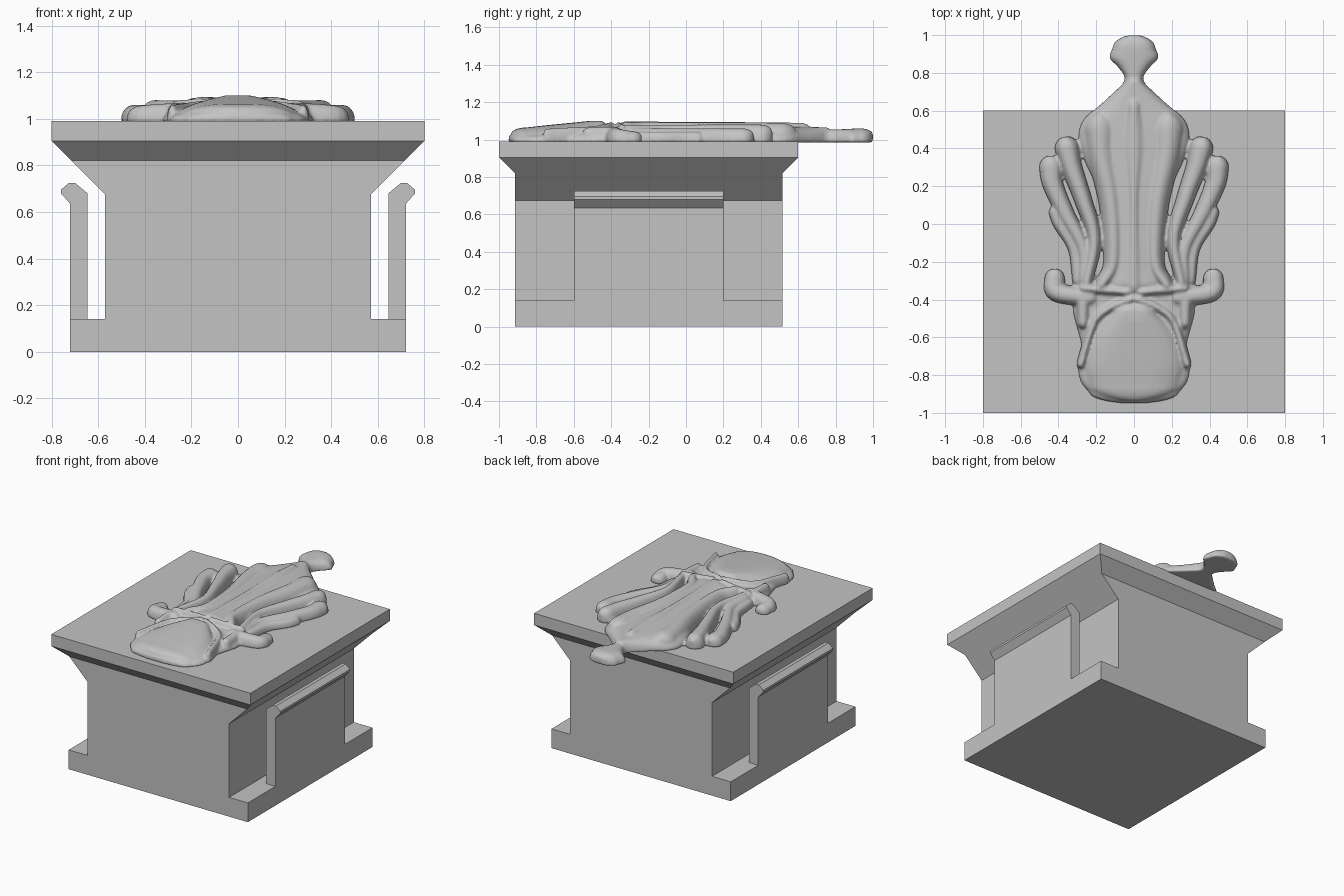
import bpy
import bmesh
import math
from mathutils import Vector

cube = bpy.data.objects.get("Cube")
if cube:
    bpy.data.objects.remove(cube, do_unlink=True)

grey = bpy.data.materials.new("plain grey")
grey.use_nodes = True
grey.diffuse_color = (0.55, 0.55, 0.55, 1)
for node in grey.node_tree.nodes:
    if node.type == 'BSDF_PRINCIPLED':
        node.inputs["Base Color"].default_value = grey.diffuse_color

SLAB_TOP = 0.99      # height of the flat top
RELIEF_MAX = 0.11    # the carving is planed off at this height
FRONT, BACK = -0.915, 0.515


def finish(name, bm):
    """Turn a bmesh into a named object with the grey material."""
    bmesh.ops.recalc_face_normals(bm, faces=bm.faces)
    mesh = bpy.data.meshes.new(name)
    bm.to_mesh(mesh)
    bm.free()
    mesh.materials.append(grey)
    obj = bpy.data.objects.new(name, mesh)
    bpy.context.scene.collection.objects.link(obj)
    return obj


def skin(bm, rings):
    """Bridge closed rings of equal length and cap both ends."""
    rings = [[bm.verts.new(point) for point in ring] for ring in rings]
    for lower, upper in zip(rings, rings[1:]):
        for i in range(len(lower)):
            bm.faces.new((lower[i - 1], lower[i], upper[i], upper[i - 1]))
    bm.faces.new(rings[0])
    bm.faces.new(rings[-1])


def stack(name, levels):
    """Loft rectangles given as (height, half width, overhang in y)."""
    bm = bmesh.new()
    skin(bm, [[(-w, FRONT - lip, z), (w, FRONT - lip, z),
               (w, BACK + lip, z), (-w, BACK + lip, z)]
              for z, w, lip in levels])
    return finish(name, bm)


# Pedestal: foot, then a waist flaring into the top slab
FOOT, WAIST, STEP, LIP = 0.72, 0.57, 0.14, 0.085
stack("foot", [(0, FOOT, 0), (STEP, FOOT, 0)])
stack("body_and_top", [(STEP, WAIST, 0), (0.675, WAIST, 0), (0.82, 0.715, 0),
                       (0.905, 0.8, LIP), (SLAB_TOP, 0.8, LIP)])

# Snap clips on both sides
INNER = 0.645
clip_profile = [(INNER, STEP), (FOOT, STEP), (FOOT, 0.635), (0.76, 0.68),
                (0.76, 0.695), (0.725, 0.725), (0.7, 0.725), (INNER, 0.68)]
for label, side in (("left", 1), ("right", -1)):
    bm = bmesh.new()
    skin(bm, [[(side * x, y, z) for x, z in clip_profile] for y in (-0.6, 0.2)])
    finish(label + "_clip", bm)


def smooth_path(points, steps=6):
    """Catmull-Rom curve through (x, y, half width, height) vectors."""
    points = [2 * points[0] - points[1], *points, 2 * points[-1] - points[-2]]
    curve = []
    for before, start, end, after in zip(points, points[1:], points[2:], points[3:]):
        leave, arrive = (end - before) / 2, (after - start) / 2
        for k in range(steps):
            t = k / steps
            ease = t * t * (3 - 2 * t)
            curve.append(start.lerp(end, ease)
                         + leave * (t * (1 - t) ** 2)
                         - arrive * (t * t * (1 - t)))
    return curve + [points[-2]]


def rounded_end(point, neighbour, stretch, steps=6):
    """Extra sections that close a lobe with a round tip."""
    direction = (point.xy - neighbour.xy).normalized()
    sections = []
    for k in range(1, steps):
        angle = math.pi / 2 * k / steps
        shrink = math.cos(angle)
        x, y = point.xy + direction * (stretch * point.z * math.sin(angle))
        sections.append(Vector((x, y, point.z * shrink,
                                point.w * (1 + shrink) / 2)))
    return sections


def lobe(bm, points, power, caps):
    """Domed strip of changing width and height lying on the slab."""
    path = smooth_path(points)
    head = rounded_end(path[0], path[1], caps[0])
    tail = rounded_end(path[-1], path[-2], caps[1])
    path = head[::-1] + path + tail
    rings = []
    for i, here in enumerate(path):
        along = path[min(i + 1, len(path) - 1)].xy - path[max(i - 1, 0)].xy
        along.normalize()
        across = Vector((-along.y, along.x))
        ring = []
        for k in range(17):
            t = -math.cos(math.pi * k / 16)
            rise = here.w * math.sqrt(max(0, 1 - abs(t) ** power))
            x, y = here.xy + across * (here.z * t)
            lift = min(rise, RELIEF_MAX) if 0 < k < 16 else -0.005
            ring.append((x, y, SLAB_TOP + lift))
        rings.append(ring)
    skin(bm, rings)


def blend(ends, i, count):
    """Value at step i of a straight change between two ends."""
    return ends[0] + (ends[1] - ends[0]) * i / (count - 1)


def centre_lobe(bm, profile, heights, power=3, caps=(1, 1)):
    """Lobe on the middle line from (y, half width) pairs."""
    count = len(profile)
    lobe(bm, [Vector((0, y, width, blend(heights, i, count)))
              for i, (y, width) in enumerate(profile)], power, caps)


def paired_lobes(bm, spine, widths, heights, power=2.5):
    """Mirrored lobes along an (x, y) spine, tapering from tip to root."""
    count = len(spine)
    for side in (1, -1):
        lobe(bm, [Vector((side * x, y, blend(widths, i, count),
                          blend(heights, i, count)))
                  for i, (x, y) in enumerate(spine)], power, (1, 1))


ornament = bmesh.new()

# Knob and neck at the back
centre_lobe(ornament, [(0.93, 0.115), (0.88, 0.13), (0.83, 0.085),
                       (0.77, 0.05), (0.7, 0.09)], (0.07, 0.06), caps=(0.62, 0.3))

# Central plume and its raised vein
centre_lobe(ornament, [(0.75, 0.05), (0.64, 0.17), (0.55, 0.27), (0.45, 0.295),
                       (0.34, 0.265), (0.2, 0.205), (0, 0.16), (-0.2, 0.14),
                       (-0.31, 0.18)], (0.075, 0.095), caps=(0.5, 0.3))
centre_lobe(ornament, [(0.62, 0.05), (0.4, 0.08), (0.1, 0.04), (-0.32, 0.06)],
            (0.1, 0.108), power=2)
paired_lobes(ornament, [(0.18, 0.5), (0.17, 0.36), (0.12, 0.1),
                        (0.11, -0.2), (0.17, -0.32)],
             (0.09, 0.04), (0.1, 0.105), power=2)

# Three curling leaves on each side, from inner to outer
paired_lobes(ornament, [(0.355, 0.4), (0.33, 0.3), (0.27, 0.13),
                        (0.21, -0.08), (0.25, -0.31)], (0.065, 0.03), (0.09, 0.09))
paired_lobes(ornament, [(0.44, 0.3), (0.43, 0.21), (0.36, 0.05),
                        (0.27, -0.13), (0.27, -0.3)], (0.063, 0.03), (0.07, 0.07))
paired_lobes(ornament, [(0.415, 0.06), (0.395, 0), (0.32, -0.13),
                        (0.3, -0.3)], (0.037, 0.027), (0.05, 0.05))

# Side curls, scalloped collar, cheeks and brow bands
paired_lobes(ornament, [(0.42, -0.29), (0.41, -0.36), (0.24, -0.39)],
             (0.055, 0.05), (0.055, 0.08))
paired_lobes(ornament, [(0.04, -0.36), (0.15, -0.35), (0.26, -0.34)],
             (0.03, 0.035), (0.105, 0.09), power=2)
paired_lobes(ornament, [(0.27, -0.41), (0.27, -0.52)], (0.04, 0.035), (0.08, 0.075))
paired_lobes(ornament, [(0.02, -0.4), (0.12, -0.44), (0.21, -0.52), (0.28, -0.74)],
             (0.035, 0.025), (0.105, 0.07), power=2)

# Head: broad plate carrying a smooth dome
centre_lobe(ornament, [(-0.38, 0.27), (-0.45, 0.325), (-0.64, 0.28),
                       (-0.73, 0.3), (-0.83, 0.285), (-0.89, 0.24)],
            (0.065, 0.04), power=5, caps=(0.1, 0.25))
centre_lobe(ornament, [(-0.47, 0.13), (-0.56, 0.21), (-0.66, 0.26),
                       (-0.76, 0.275), (-0.85, 0.25)],
            (0.115, 0.075), caps=(0.4, 0.35))

# Fuse all lobes into one softly blended carving
carving = finish("carved_leaf_ornament", ornament)
fuse = carving.modifiers.new("fuse", 'REMESH')
fuse.mode = 'VOXEL'
fuse.voxel_size = 0.009
fuse.use_smooth_shade = True
soften = carving.modifiers.new("soften", 'SMOOTH')
soften.factor = 0.5
soften.iterations = 3
